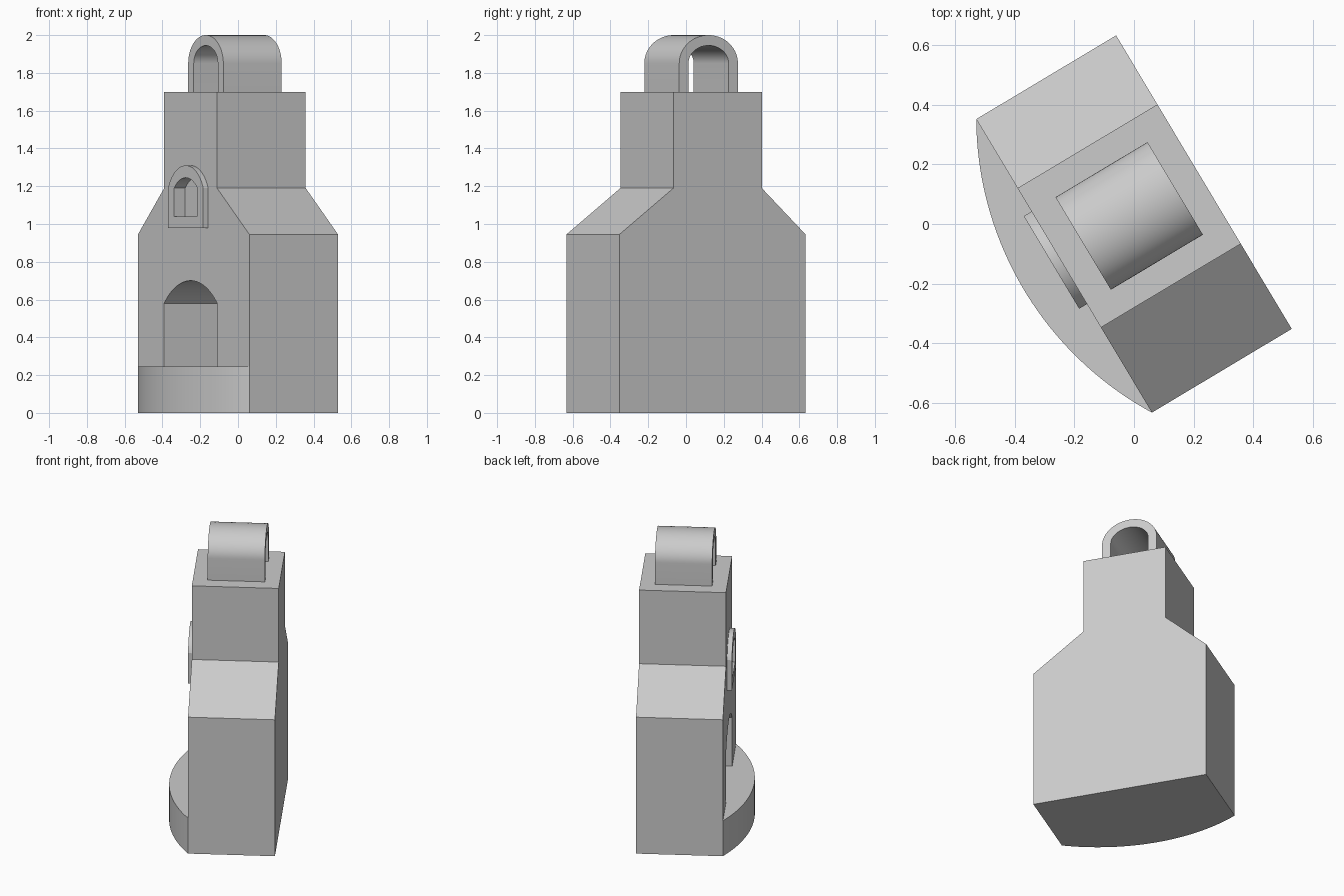
import bpy, bmesh, math
from mathutils import Matrix

cube = bpy.data.objects.get("Cube")
if cube:
    bpy.data.objects.remove(cube, do_unlink=True)

stone = bpy.data.materials.new("grey stone")
stone.use_nodes = True
grey = (0.6, 0.6, 0.6, 1)
stone.diffuse_color = grey
stone.node_tree.nodes["Principled BSDF"].inputs["Base Color"].default_value = grey

TURN = Matrix.Rotation(math.radians(-59.1), 4, "Z")
HALF_W, HALF_D = 0.574, 0.2735
TOWER_L, TOWER_R = -0.304, 0.241
MID = (TOWER_L + TOWER_R) / 2


def arc(a, rise, steps=32):
    """Segmental arc from +a to -a, bulging by rise."""
    r = (a * a + rise * rise) / (2 * rise)
    half = math.asin(a / r)
    angles = [half - 2 * half * i / steps for i in range(steps + 1)]
    return [(r * math.sin(t), r * math.cos(t) - r + rise) for t in angles]


def arch(a, base, spring, top, oval=False):
    """Arched outline in x and z, from the right foot to the left foot."""
    if oval:
        curve = [(x, z * (top - spring) / a) for x, z in arc(a, a)]
    else:
        curve = arc(a, top - spring)
    return ([(MID + a, base)] + [(MID + x, spring + z) for x, z in curve]
            + [(MID - a, base)])


def prism(name, points, start, end, upright=True):
    """Extrude an outline along depth, or along height when not upright."""
    bm = bmesh.new()
    rings = []
    for d in (start, end):
        rings.append([bm.verts.new((p, d, q) if upright else (p, q, d))
                      for p, q in points])
    bm.faces.new(rings[0])
    bm.faces.new(rings[1][::-1])
    n = len(points)
    for i in range(n):
        j = (i + 1) % n
        bm.faces.new((rings[0][i], rings[1][i], rings[1][j], rings[0][j]))
    bmesh.ops.recalc_face_normals(bm, faces=bm.faces)
    bm.transform(TURN)
    mesh = bpy.data.meshes.new(name)
    bm.to_mesh(mesh)
    bm.free()
    mesh.materials.append(stone)
    obj = bpy.data.objects.new(name, mesh)
    bpy.context.collection.objects.link(obj)
    return obj


def cut(obj, *cutters):
    """Carve the cutters out of an object and bake the result."""
    for cutter in cutters:
        mod = obj.modifiers.new("opening", "BOOLEAN")
        mod.object = cutter
        mod.solver = "EXACT"
    depsgraph = bpy.context.evaluated_depsgraph_get()
    mesh = bpy.data.meshes.new_from_object(obj.evaluated_get(depsgraph))
    obj.modifiers.clear()
    obj.data = mesh


# Main block with sloped shoulders and an off-centre tower
outline = [(-HALF_W, 0), (HALF_W, 0), (HALF_W, 0.945), (TOWER_R, 1.19),
           (TOWER_R, 1.7), (TOWER_L, 1.7), (TOWER_L, 1.19), (-HALF_W, 0.945)]
body = prism("tower_body", outline, -HALF_D, HALF_D)

# Raised window surround
surround = prism("window_surround", arch(0.181, 0.98, 1.19, 1.31), -0.304, -0.26)

# Recessed doorway and window
door = prism("door_cutter", arch(0.2725, 0.245, 0.58, 0.7), -0.5, 0.13)
window = prism("window_cutter", arch(0.119, 1.04, 1.19, 1.245), -0.5, -0.236)
cut(body, door, window)
cut(surround, window)
for helper in (door, window):
    bpy.data.objects.remove(helper, do_unlink=True)

# Curved front step
step_edge = [(x, -HALF_D - y) for x, y in arc(HALF_W, 0.157, 48)]
step = prism("front_step", step_edge, 0, 0.245, upright=False)

# Open barrel vault on the roof
vault_outline = (arch(0.181, 1.7, 1.85, 2.0, True)
                 + arch(0.124, 1.7, 1.85, 1.945, True)[::-1])
vault = prism("roof_vault", vault_outline, -0.18, 0.18)

for obj in (body, surround, step, vault):
    obj.data.shade_smooth()
    obj.data.set_sharp_from_angle(angle=math.radians(22))
